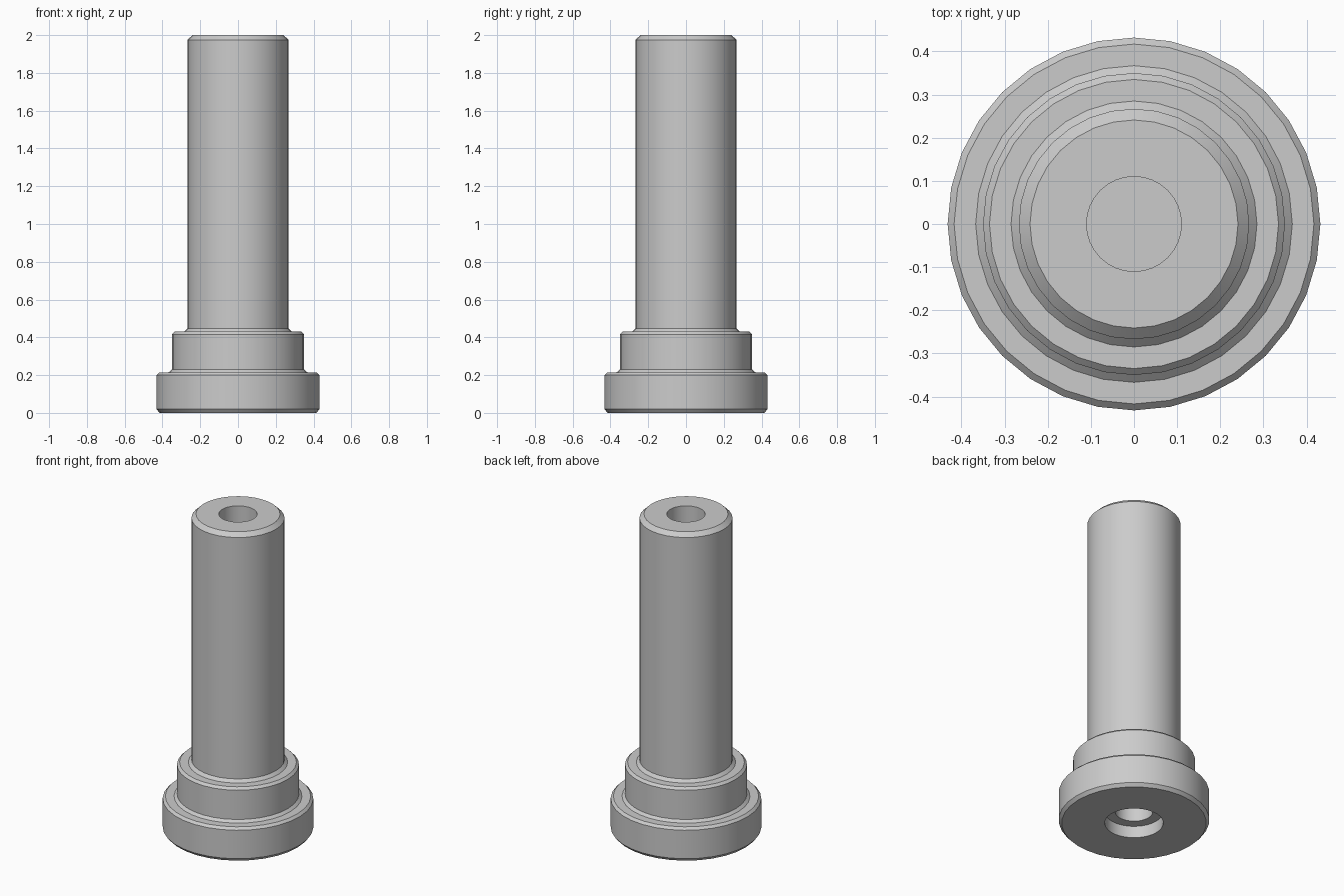
import bpy, bmesh, math

if "Cube" in bpy.data.objects:
    bpy.data.objects.remove(bpy.data.objects["Cube"])

SIDES = 32

# Outline (radius, height) from the blind bottom bore, round the outside, to the blind top bore
profile = [
    (0, 0.40), (0.108, 0.40), (0.108, 0.075), (0.168, 0.075), (0.168, 0),   # bottom bore and counterbore
    (0.415, 0), (0.432, 0.02), (0.432, 0.2), (0.417, 0.215),                # base flange
    (0.367, 0.215), (0.35, 0.23), (0.35, 0.415), (0.335, 0.43),             # middle collar
    (0.285, 0.43), (0.267, 0.448), (0.267, 1.975), (0.241, 2.0),            # shaft
    (0.11, 2.0), (0.11, 1.55), (0, 1.55),                                   # top bore
]

# Stepped pin turned as one solid
bm = bmesh.new()
verts = [bm.verts.new((r, 0, z)) for r, z in profile]
edges = [bm.edges.new(pair) for pair in zip(verts, verts[1:])]
bmesh.ops.spin(bm, geom=verts + edges, cent=(0, 0, 0), axis=(0, 0, 1),
               angle=math.tau, steps=SIDES, use_merge=True)
bmesh.ops.remove_doubles(bm, verts=bm.verts, dist=1e-4)
bmesh.ops.recalc_face_normals(bm, faces=bm.faces)

mesh = bpy.data.meshes.new("stepped_pin")
bm.to_mesh(mesh)
bm.free()
pin = bpy.data.objects.new("stepped_pin", mesh)
bpy.context.collection.objects.link(pin)

# Smooth round walls, sharp steps and chamfers
bpy.context.view_layer.objects.active = pin
pin.select_set(True)
bpy.ops.object.shade_smooth_by_angle(angle=math.radians(30))
